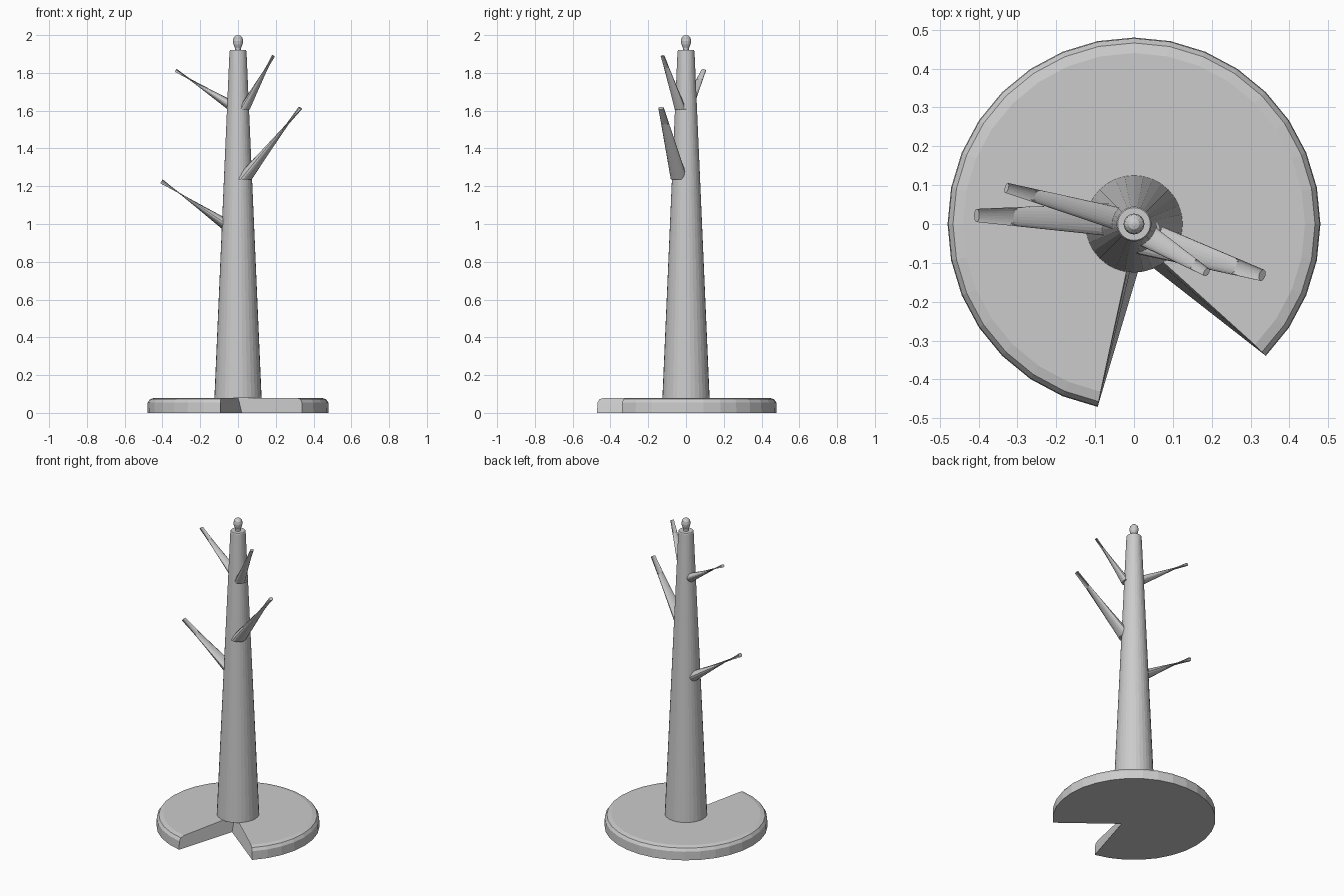
import bpy, bmesh
from math import cos, sin, tau
from mathutils import Vector

old = bpy.data.objects.get("Cube")
if old:
    bpy.data.objects.remove(old)

grey = bpy.data.materials.new("plain_grey")
grey.use_nodes = True
colour = (0.6, 0.6, 0.6, 1)
grey.diffuse_color = colour
grey.node_tree.nodes["Principled BSDF"].inputs["Base Color"].default_value = colour


def finish(name, bm):
    bmesh.ops.recalc_face_normals(bm, faces=bm.faces)
    mesh = bpy.data.meshes.new(name)
    bm.to_mesh(mesh)
    bm.free()
    mesh.materials.append(grey)
    obj = bpy.data.objects.new(name, mesh)
    bpy.context.collection.objects.link(obj)
    return obj


def loft(name, rings):
    """Skin a list of equal-length point rings and cap both ends."""
    bm = bmesh.new()
    loops = [[bm.verts.new(p) for p in ring] for ring in rings]
    n = len(loops[0])
    for a, b in zip(loops, loops[1:]):
        for i in range(n):
            j = (i + 1) % n
            bm.faces.new((a[i], a[j], b[j], b[i]))
    bm.faces.new(loops[0])
    bm.faces.new(loops[-1])
    return finish(name, bm)


def ellipse(centre, u, v, n):
    return [Vector(centre) + u * cos(tau * i / n) + v * sin(tau * i / n) for i in range(n)]


def lathe(name, profile, n=32):
    return loft(name, [ellipse((0, 0, z), Vector((r, 0, 0)), Vector((0, r, 0)), n)
                       for r, z in profile])


# Base: rounded disc with a wedge missing at the front, its walls leaning inward
steps = range(-4, 24)
base_rings = []
for r, z, apex in ((0.48, 0, (0.02, -0.09)), (0.478, 0.055, (0.007, -0.05)),
                   (0.466, 0.073, (0.002, -0.036)), (0.44, 0.08, (0, -0.03))):
    arc = [(r * cos(tau * k / 32), r * sin(tau * k / 32), z) for k in steps]
    base_rings.append(arc + [(*apex, z)])
loft("base", base_rings)

# Trunk and the small bulb on top
lathe("trunk", [(0.125, 0.078), (0.045, 1.915), (0.042, 1.92)])
knob = lathe("top_knob", [(0.015, 1.915), (0.016, 1.932), (0.024, 1.95), (0.027, 1.968),
                          (0.024, 1.986), (0.014, 1.997), (0.004, 2.0)], 16)


# Branches: level oval root inside the trunk, tapering to a cut tip
def branch(name, root, tip, along, across, tip_size):
    root, tip = Vector(root), Vector(tip)
    d = (tip - root).normalized()
    flat = Vector((d.x, d.y, 0)).normalized()
    side = Vector((0, 0, 1)).cross(flat)
    under = side.cross(d) * -1
    loft(name, [ellipse(root, flat * along, side * across, 20),
                ellipse(tip, under * tip_size * 0.7, side * tip_size, 20)])


branch("lower_right_branch", (-0.015, 0.01, 0.97), (-0.405, 0.022, 1.226), 0.065, 0.046, 0.017)
branch("upper_right_branch", (0.007, 0, 1.605), (-0.328, 0.093, 1.812), 0.062, 0.032, 0.013)
branch("lower_left_branch", (0.025, -0.035, 1.235), (0.33, -0.132, 1.614), 0.047, 0.045, 0.015)
branch("upper_left_branch", (0.03, -0.028, 1.605), (0.187, -0.124, 1.89), 0.032, 0.031, 0.011)
